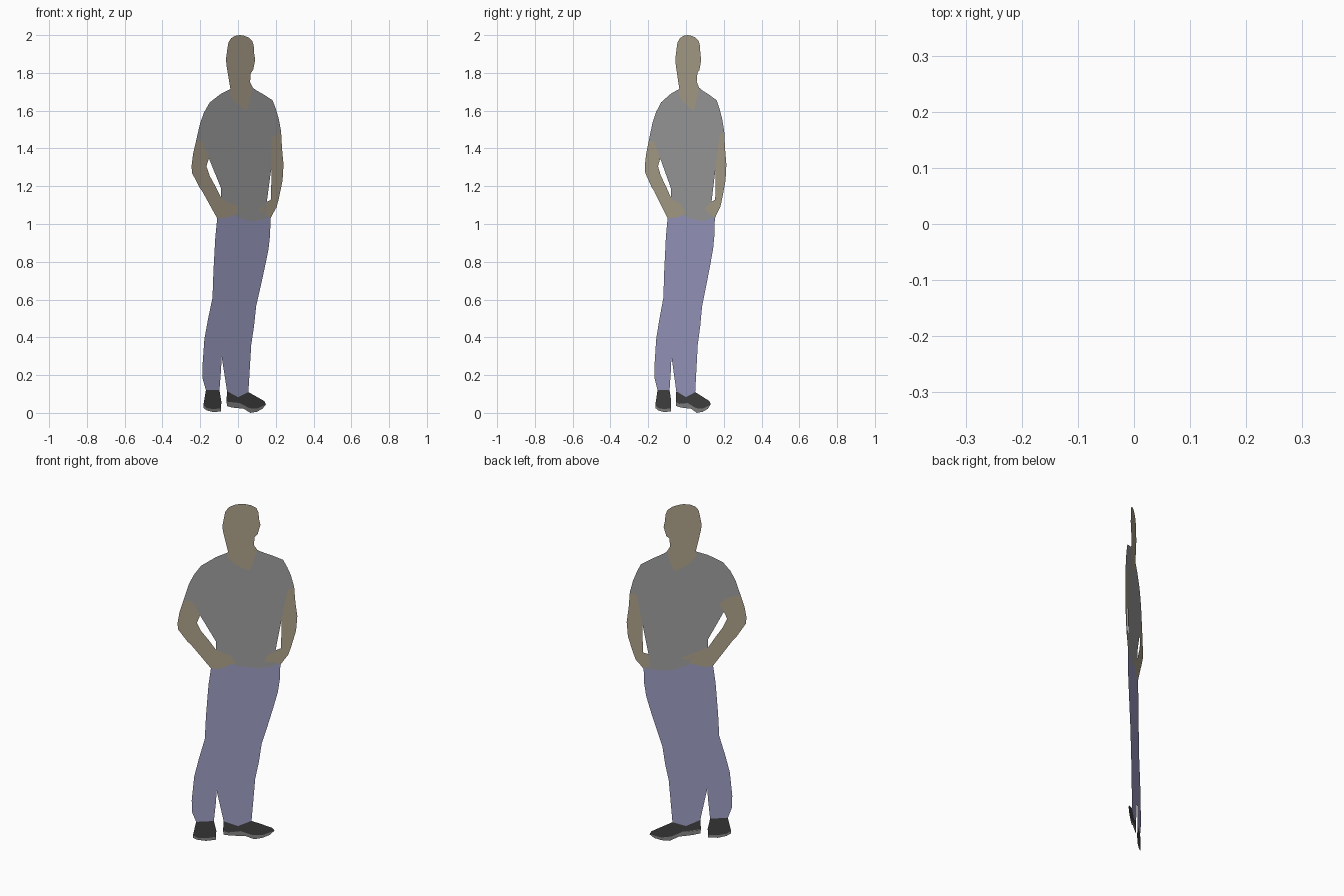
import bpy, bmesh

SLOPE = 0.887  # the flat figure stands diagonally: y = SLOPE * x


def material(name, rgb):
    m = bpy.data.materials.new(name)
    m.diffuse_color = (*rgb, 1)
    return m


skin = material("skin", (0.45, 0.39, 0.28))
cloth = material("shirt_grey", (0.37, 0.37, 0.37))
denim = material("trouser_blue", (0.36, 0.36, 0.59))
black = material("shoe_black", (0.06, 0.06, 0.06))
rubber = material("sole_grey", (0.25, 0.25, 0.25))


def cutout(name, outline, mat):
    """Flat panel from an (x, z) outline, laid in the diagonal plane."""
    area = sum(a[0] * b[1] - b[0] * a[1] for a, b in zip(outline, outline[1:] + outline[:1]))
    if area < 0:
        outline = outline[::-1]
    bm = bmesh.new()
    face = bm.faces.new([bm.verts.new((x, SLOPE * x, z)) for x, z in outline])
    bmesh.ops.triangulate(bm, faces=[face])
    mesh = bpy.data.meshes.new(name)
    bm.to_mesh(mesh)
    bm.free()
    mesh.materials.append(mat)
    ob = bpy.data.objects.new(name, mesh)
    bpy.context.collection.objects.link(ob)


# shared borders between neighbouring parts
neckline = [(-.04, 1.715), (-.042, 1.685), (-.015, 1.645), (.02, 1.615), (.047, 1.603),
            (.062, 1.65), (.072, 1.70), (.078, 1.722)]
left_hem = [(-.222, 1.44), (-.19, 1.437), (-.16, 1.425), (-.135, 1.395)]
right_hem = [(.172, 1.452), (.20, 1.47), (.228, 1.492)]
left_hand_top = [(-.09, 1.14), (-.06, 1.115), (-.01, 1.10), (.03, 1.085), (0, 1.078),
                 (.02, 1.06), (-.02, 1.05)]
left_hand_low = [(-.02, 1.05), (-.05, 1.035), (-.08, 1.023), (-.11, 1.03)]
right_hand_top = [(.165, 1.04), (.14, 1.05), (.105, 1.05), (.115, 1.085), (.148, 1.115)]
shirt_hem = [(0, 1.035), (.04, 1.02), (.09, 1.015), (.14, 1.025)]

# head and neck
cutout("head_and_neck", neckline + [
    (.064, 1.752), (.068, 1.80), (.08, 1.815), (.086, 1.845), (.091, 1.87), (.086, 1.90),
    (.083, 1.945), (.075, 1.97), (.055, 1.988), (.03, 1.997), (.01, 2.0), (-.015, 1.996),
    (-.037, 1.983), (-.051, 1.96), (-.056, 1.93), (-.057, 1.90), (-.064, 1.87), (-.06, 1.835),
    (-.052, 1.815), (-.04, 1.805)], skin)

# shirt
cutout("shirt", neckline[::-1] + [
    (-.09, 1.69), (-.15, 1.643), (-.18, 1.59), (-.20, 1.535), (-.213, 1.48)] + left_hem + [
    (-.12, 1.44), (-.105, 1.475), (-.097, 1.40), (-.091, 1.28)] + left_hand_top + shirt_hem
    + right_hand_top + [(.149, 1.25), (.15, 1.37), (.158, 1.415)] + right_hem + [
    (.215, 1.56), (.20, 1.61), (.183, 1.655), (.14, 1.683), (.093, 1.71)], cloth)

# arms with hands
cutout("left_arm", left_hem[::-1] + [
    (-.238, 1.37), (-.246, 1.305), (-.243, 1.27), (-.205, 1.195), (-.16, 1.135), (-.115, 1.085)]
    + left_hand_low[::-1] + left_hand_top[-2::-1] + [
    (-.12, 1.20), (-.15, 1.255), (-.167, 1.305), (-.155, 1.345)], skin)
cutout("right_arm", right_hem[1:] + [
    (.233, 1.40), (.241, 1.315), (.236, 1.23), (.215, 1.13), (.204, 1.088), (.185, 1.055),
    (.172, 1.03)] + right_hand_top + [(.18, 1.132), (.177, 1.25), (.174, 1.36),
    (.178, 1.455)], skin)

# trousers
cutout("trousers", left_hand_low[::-1] + shirt_hem + [
    (.165, 1.04), (.172, 1.03), (.17, .945), (.162, .87), (.145, .785), (.12, .67), (.096, .565),
    (.085, .46), (.07, .36), (.055, .25), (.04, .155), (.055, .11), (0, .083), (-.058, .115),
    (-.045, .20), (-.033, .31), (-.03, .40), (-.024, .475), (-.008, .56), (.002, .63),
    (.008, .76), (.003, .775), (-.02, .67), (-.045, .56), (-.073, .45), (-.085, .36),
    (-.09, .335), (-.089, .24), (-.098, .12), (-.17, .12), (-.187, .18), (-.188, .25),
    (-.178, .39), (-.16, .49), (-.135, .61), (-.13, .75), (-.12, .93)], denim)

# shoes and soles
sole_a = [(-.183, .042), (-.165, .025), (-.13, .02), (-.09, .025)]
cutout("left_shoe", sole_a + [(-.088, .06), (-.098, .12), (-.17, .12)], black)
cutout("left_sole", sole_a + [(-.09, .008), (-.13, .004), (-.165, .013), (-.183, .026)], rubber)
sole_b = [(-.061, .06), (-.04, .048), (.01, .052), (.06, .025), (.10, .022), (.148, .045)]
cutout("right_shoe", sole_b + [(.14, .062), (.10, .085), (.055, .11), (0, .083),
                               (-.058, .115)], black)
cutout("right_sole", sole_b + [(.13, .022), (.10, .006), (.065, .0), (.03, .022), (.005, .033),
                               (-.03, .028), (-.058, .036)], rubber)
